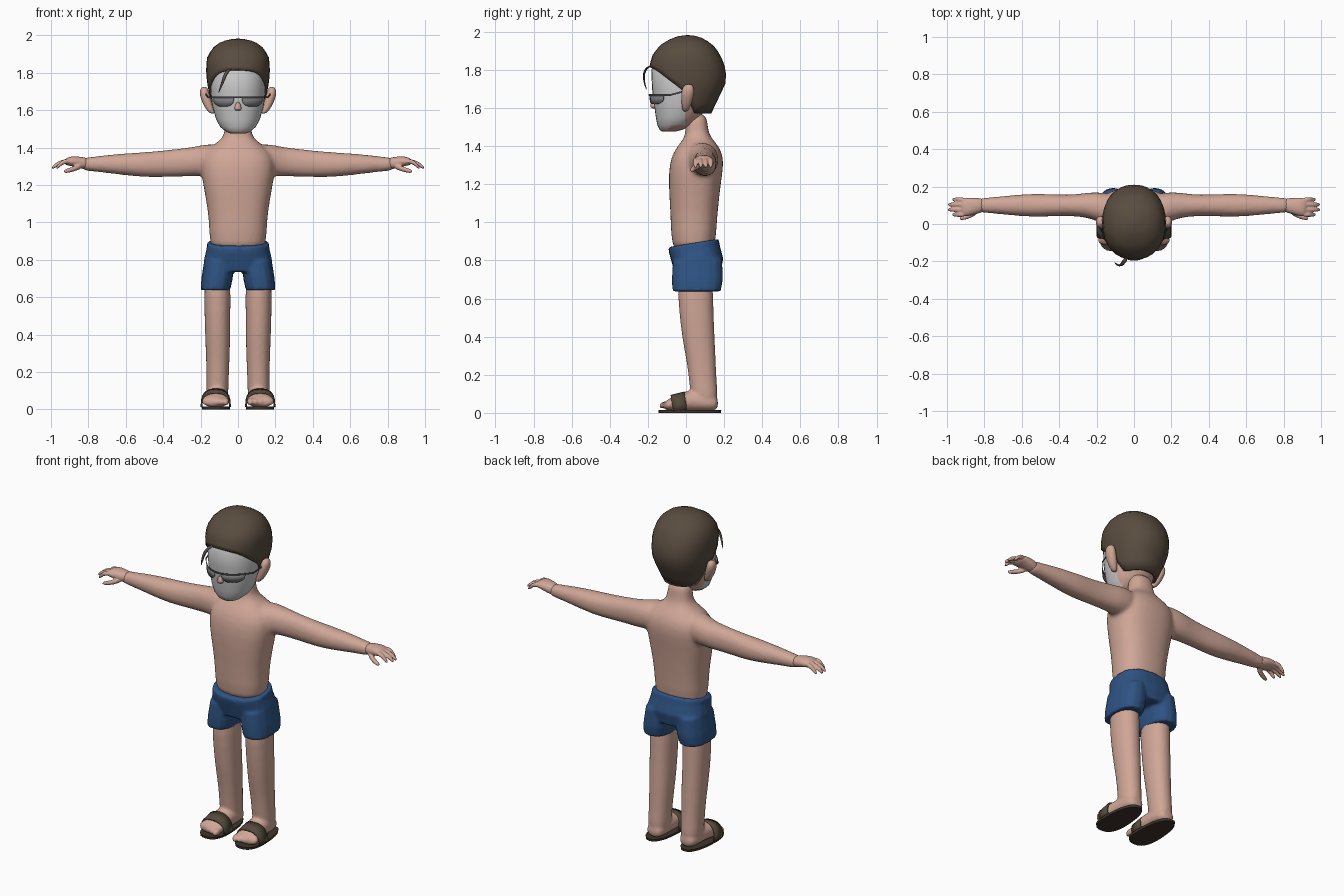
import bpy, bmesh, math

default = bpy.data.objects.get("Cube")
if default:
    bpy.data.objects.remove(default, do_unlink=True)


def material(name, *rgb):
    m = bpy.data.materials.new(name)
    m.use_nodes = True
    m.diffuse_color = (*rgb, 1)
    bsdf = m.node_tree.nodes["Principled BSDF"]
    bsdf.inputs["Base Color"].default_value = (*rgb, 1)
    bsdf.inputs["Roughness"].default_value = 0.8
    return m


SKIN = material("skin", 0.63, 0.385, 0.31)
FACE = material("pale_grey", 0.6, 0.6, 0.6)
HAIR = material("dark_brown", 0.1, 0.073, 0.05)
BLUE = material("blue_cloth", 0.028, 0.088, 0.23)
STRAP = material("strap_brown", 0.09, 0.068, 0.045)
SOLE = material("sole_brown", 0.05, 0.034, 0.025)
LENS = material("lens_grey", 0.2, 0.2, 0.21)
FRAME = material("frame_grey", 0.08, 0.08, 0.085)


def oval(t, power):
    """Point on a unit superellipse."""
    c, s = math.cos(t), math.sin(t)
    return (math.copysign(abs(c) ** (2 / power), c),
            math.copysign(abs(s) ** (2 / power), s))


def lookup(table, key):
    """Linear interpolation in a table of rows sorted by first value."""
    if key <= table[0][0]:
        return table[0][1:]
    for a, b in zip(table, table[1:]):
        if key <= b[0]:
            f = (key - a[0]) / (b[0] - a[0])
            return [p + (q - p) * f for p, q in zip(a[1:], b[1:])]
    return table[-1][1:]


def loft(bm, axis, rings, both=False, sides=16, power=2.2):
    """Closed skin over oval rings (position, centre u, centre v, radius u, radius v)."""
    for side in ((1, -1) if both else (1,)):
        loops = []
        for s, u, v, ru, rv in rings:
            loop = []
            for i in range(sides):
                c, d = oval(math.tau * i / sides, power)
                p, q = u + ru * c, v + rv * d
                x, y, z = {"x": (s, p, q), "y": (p, s, q), "z": (p, q, s)}[axis]
                loop.append(bm.verts.new((side * x, y, z)))
            loops.append(loop)
        for a, b in zip(loops, loops[1:]):
            for i in range(sides):
                j = (i + 1) % sides
                bm.faces.new((a[i], a[j], b[j], b[i]))
        bm.faces.new(loops[0])
        bm.faces.new(loops[-1])


def finish(bm, name, *mats, subsurf=0, voxel=0, relax=0, thick=0, angle=45):
    bmesh.ops.recalc_face_normals(bm, faces=bm.faces)
    mesh = bpy.data.meshes.new(name)
    bm.to_mesh(mesh)
    bm.free()
    ob = bpy.data.objects.new(name, mesh)
    bpy.context.collection.objects.link(ob)
    for m in mats:
        mesh.materials.append(m)
    bpy.ops.object.select_all(action="DESELECT")
    ob.select_set(True)
    bpy.context.view_layer.objects.active = ob
    bpy.ops.object.shade_smooth_by_angle(angle=math.radians(angle))
    if thick:
        mod = ob.modifiers.new("thickness", "SOLIDIFY")
        mod.thickness, mod.offset = thick, -1
    if subsurf:
        ob.modifiers.new("round", "SUBSURF").levels = subsurf
        ob.modifiers["round"].render_levels = subsurf
    if voxel:
        mod = ob.modifiers.new("blend", "REMESH")
        mod.mode, mod.voxel_size, mod.use_smooth_shade = "VOXEL", voxel, True
        mod = ob.modifiers.new("relax", "SMOOTH")
        mod.factor, mod.iterations = 0.5, relax
    return ob


# Torso, neck and arms blended into one skin
bm = bmesh.new()
loft(bm, "z", [(.82, 0, .04, .15, .11), (.95, 0, .04, .155, .12), (1.05, 0, .042, .16, .125),
               (1.2, 0, .045, .188, .138), (1.3, 0, .055, .205, .145), (1.37, 0, .062, .19, .13),
               (1.42, 0, .064, .125, .092), (1.45, 0, .06, .08, .066),
               (1.5, 0, .056, .07, .058), (1.58, 0, .05, .068, .06)], sides=20, power=2.4)
loft(bm, "x", [(.08, .07, 1.33, .09, .09), (.17, .085, 1.333, .085, .088), (.23, .1, 1.325, .072, .08),
               (.3, .1, 1.32, .06, .077), (.4, .1, 1.313, .057, .072), (.5, .1, 1.308, .064, .068),
               (.6, .1, 1.31, .06, .06), (.7, .1, 1.312, .05, .049),
               (.8, .1, 1.311, .04, .037), (.84, .1, 1.311, .04, .034)], both=True)
finish(bm, "upper_body", SKIN, subsurf=1, voxel=.011, relax=6)

# Hands with drooping fingers
bm = bmesh.new()
loft(bm, "x", [(.79, .1, 1.311, .037, .034), (.85, .097, 1.32, .044, .032),
               (.89, .09, 1.328, .052, .027), (.93, .09, 1.323, .047, .018)], both=True)
for y, tip in ((.05, .975), (.077, .998), (.104, .998), (.13, .975)):
    loft(bm, "x", [(.9, y, 1.33, .014, .015), (.94, y, 1.322, .014, .014),
                   (tip - .025, y, 1.308, .013, .014), (tip, y, 1.288, .009, .011)],
         both=True, sides=8)
loft(bm, "x", [(.83, .075, 1.305, .02, .018), (.87, .048, 1.288, .017, .016),
               (.905, .035, 1.277, .015, .014), (.935, .028, 1.272, .01, .01)], both=True, sides=8)
finish(bm, "hands", SKIN, subsurf=1, voxel=.005, relax=2)

# Legs and feet
bm = bmesh.new()
loft(bm, "z", [(.74, .11, .05, .07, .094), (.6, .11, .05, .072, .094), (.45, .11, .06, .069, .089),
               (.35, .108, .07, .067, .084), (.25, .108, .082, .063, .076),
               (.15, .109, .09, .06, .073), (.1, .11, .095, .06, .073), (.03, .11, .1, .055, .065)],
     both=True)
loft(bm, "y", [(.17, .11, .05, .035, .03), (.14, .11, .052, .057, .043), (.06, .11, .065, .06, .055),
               (0, .112, .062, .065, .054), (-.05, .117, .053, .072, .045),
               (-.09, .12, .042, .074, .031), (-.115, .12, .038, .064, .022)], both=True)
for i in range(5):
    loft(bm, "y", [(-.08, .062 + .029 * i, .045, .018, .022),
                   (-.118 + .006 * i, .064 + .028 * i, .042, .019, .023),
                   (-.142 + .009 * i, .066 + .027 * i, .036, .011, .014)], both=True, sides=8)
finish(bm, "legs", SKIN, subsurf=1, voxel=.009, relax=3)

# Sandal soles, wider at the toes
bm = bmesh.new()
loft(bm, "z", [(0, .118, .02, .072, .163), (.014, .118, .02, .074, .165)], both=True, sides=28, power=2.5)
for v in bm.verts:
    side = math.copysign(1, v.co.x)
    v.co.x = side * (.118 + (abs(v.co.x) - .118) * (1.03 - .9 * v.co.y))
finish(bm, "sandal_soles", SOLE)

# Sandal straps arching over the feet
bm = bmesh.new()
for side in (1, -1):
    edges = []
    for i in range(13):
        c, s = oval(math.pi * i / 12, 2.6)
        x, z, y = side * (.119 + .081 * c), .012 + .096 * abs(s), -.03 - .015 * abs(s)
        edges.append([bm.verts.new((x, y + d, z + h))
                      for d, h in ((-.036, -.014 * abs(s)), (.036, .004))])
    for a, b in zip(edges, edges[1:]):
        bm.faces.new((a[0], a[1], b[1], b[0]))
finish(bm, "sandal_straps", STRAP, thick=.01)

# Swim shorts with a waist that rises at the back
bm = bmesh.new()
loft(bm, "z", [(.735, 0, .06, .14, .12), (.8, 0, .06, .182, .136), (.86, 0, .044, .168, .134),
               (.89, 0, .04, .166, .132), (.893, 0, .04, .164, .13)], sides=24, power=2.5)
loft(bm, "z", [(.638, .12, .056, .078, .126), (.643, .12, .056, .08, .128), (.7, .112, .06, .084, .134),
               (.8, .1, .06, .08, .13)], both=True, power=2.4)
for v in bm.verts:
    v.co.z += .16 * (v.co.y - .05) * max(0, (v.co.z - .75) / .14)
finish(bm, "swim_shorts", BLUE, voxel=.009, relax=4)

# Head, with a pale face in front of the ears
bm = bmesh.new()
profile = [(1.475, .04, -.125, -.06), (1.485, .065, -.138, -.02), (1.51, .095, -.15, .03),
           (1.55, .117, -.158, .075), (1.62, .137, -.168, .115), (1.7, .147, -.178, .14),
           (1.8, .147, -.182, .15), (1.88, .12, -.13, .12), (1.93, .07, -.07, .07)]
loft(bm, "z", [(z, 0, (f + b) / 2, rx, (b - f) / 2) for z, rx, f, b in profile], sides=32)
for v in bm.verts:
    v.co.x *= 1 - 1.3 * max(0, v.co.y)
bmesh.ops.bisect_plane(bm, geom=bm.verts[:] + bm.edges[:] + bm.faces[:],
                       plane_co=(0, -.005, 0), plane_no=(0, 1, 0))
bm.normal_update()
for f in bm.faces:
    f.material_index = int(f.calc_center_median().y < -.005 and f.normal.z > -.75)
finish(bm, "head", SKIN, FACE)

# Nose and ears
bm = bmesh.new()
loft(bm, "z", [(1.596, 0, -.165, .012, .012), (1.606, 0, -.168, .021, .021),
               (1.62, 0, -.169, .018, .018), (1.645, 0, -.17, .008, .008)], sides=10)
finish(bm, "nose", SKIN, subsurf=1)
bm = bmesh.new()
loft(bm, "z", [(1.58, .135, -.005, .012, .012), (1.6, .148, 0, .022, .022), (1.64, .165, .005, .027, .03),
               (1.68, .178, .01, .028, .036), (1.71, .182, .012, .023, .03),
               (1.725, .18, .014, .012, .016)], both=True, sides=12)
finish(bm, "ears", SKIN, subsurf=1)

# Hair cap whose lower edge follows the fringe, temples and nape
shape = [(1.57, .108, -.1, .132), (1.66, .148, -.15, .175), (1.745, .166, -.185, .215),
         (1.82, .171, -.192, .203), (1.88, .166, -.175, .18), (1.93, .138, -.135, .142),
         (1.96, .1, -.085, .1), (1.977, .055, -.04, .06), (1.982, .004, .005, .015)]
hairline = [(-1, 1.815), (-.8, 1.795), (-.45, 1.735), (-.1, 1.68), (.1, 1.6), (.25, 1.57), (1, 1.57)]
bm = bmesh.new()
columns = []
for i in range(32):
    c, s = oval(math.tau * i / 32, 2.2)
    low = lookup(hairline, s)[0]
    column = []
    for k in range(13):
        z = low + (1.982 - low) * math.sin(math.pi / 2 * k / 12)
        rx, front, back = lookup(shape, z)
        column.append(bm.verts.new((rx * c, (front + back) / 2 + (back - front) / 2 * s, z)))
    columns.append(column)
for a, b in zip(columns, columns[1:] + columns[:1]):
    for k in range(12):
        bm.faces.new((a[k], b[k], b[k + 1], a[k + 1]))
bm.faces.new([c[-1] for c in columns])
finish(bm, "hair", HAIR, thick=.02, angle=30)

# Loose lock over the forehead
bm = bmesh.new()
loft(bm, "z", [(1.822, -.04, -.18, .012, .012), (1.812, -.055, -.205, .013, .009),
               (1.785, -.07, -.222, .011, .006), (1.74, -.085, -.222, .008, .005),
               (1.69, -.105, -.205, .002, .002)], sides=8)
finish(bm, "hair_lock", HAIR, subsurf=1)


# Glasses: bowed brow bar, side arms and half-round lenses
def bow(x):
    return -.193 + 4.4 * x * x


bm = bmesh.new()
loft(bm, "x", [(x / 100, bow(x / 100), 1.668, .003, .005) for x in range(-16, 17, 2)], sides=6)
loft(bm, "y", [(-.083, .16, 1.668, .003, .005), (.02, .18, 1.695, .003, .005)], both=True, sides=6)
finish(bm, "glasses_frame", FRAME)
bm = bmesh.new()
for side in (1, -1):
    pairs = []
    for i in range(11):
        c, s = oval(math.pi * i / 10, 2.8)
        x = .077 + .055 * c
        pairs.append([bm.verts.new((side * x, bow(x), z)) for z in (1.668, 1.664 - .045 * abs(s))])
    for a, b in zip(pairs, pairs[1:]):
        bm.faces.new((a[0], a[1], b[1], b[0]))
finish(bm, "glasses_lenses", LENS, thick=.003)
